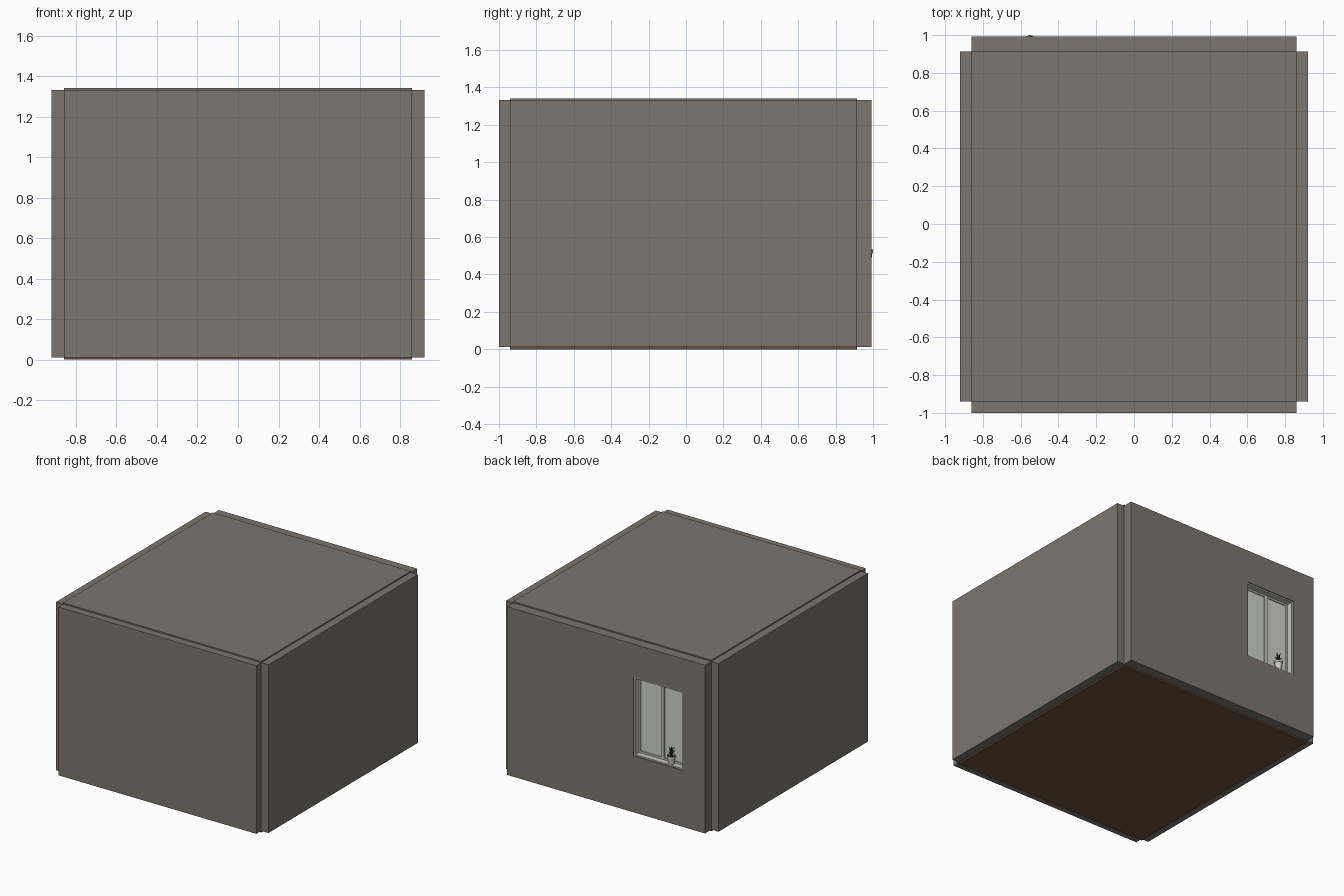
import bpy, bmesh, math
from mathutils import Matrix

if "Cube" in bpy.data.objects:
    bpy.data.objects.remove(bpy.data.objects["Cube"])


def material(name, rgb):
    m = bpy.data.materials.new(name)
    m.diffuse_color = (*rgb, 1)
    m.use_nodes = True
    m.node_tree.nodes["Principled BSDF"].inputs["Base Color"].default_value = m.diffuse_color
    return m


WALL = material("warm grey plaster", (0.20, 0.18, 0.155))
FLOOR = material("brown wood", (0.145, 0.078, 0.042))
FRAME = material("window frame grey", (0.56, 0.57, 0.55))
GLASS = material("pale glass", (0.63, 0.65, 0.62))
POT = material("light ceramic", (0.62, 0.61, 0.59))
LEAF = material("dark green leaf", (0.02, 0.035, 0.018))
SOIL = material("dark soil", (0.03, 0.02, 0.014))


def add_mesh(name, bm, mat):
    me = bpy.data.meshes.new(name)
    bmesh.ops.recalc_face_normals(bm, faces=bm.faces)
    bm.to_mesh(me)
    bm.free()
    ob = bpy.data.objects.new(name, me)
    bpy.context.collection.objects.link(ob)
    if mat:
        me.materials.append(mat)
    return ob


def add_box(bm, x, y, z):
    """Add a box given (min, max) ranges on each axis."""
    size = [b - a for a, b in (x, y, z)]
    mid = [(a + b) / 2 for a, b in (x, y, z)]
    bmesh.ops.create_cube(bm, size=1, matrix=Matrix.Translation(mid) @ Matrix.Diagonal((*size, 1)))


def box(name, x, y, z, mat):
    bm = bmesh.new()
    add_box(bm, x, y, z)
    return add_mesh(name, bm, mat)


def frame(name, x, y, z, t, mat):
    """Rectangular frame of bar width t, built from four bars."""
    bm = bmesh.new()
    for a, b in ((x[0], x[0] + t), (x[1] - t, x[1])):
        add_box(bm, (a, b), y, z)
    for a, b in ((z[0], z[0] + t), (z[1] - t, z[1])):
        add_box(bm, (x[0] + t, x[1] - t), y, (a, b))
    return add_mesh(name, bm, mat)


# Room shell: floor, ceiling and four walls meeting at open corners
IX, OX = 0.86, 0.922
Y0, Y1 = -0.94, 0.914
ZW = (0.012, 1.332)
box("floor", (-IX, IX), (Y0, Y1), (0, 0.012), FLOOR)
box("ceiling", (-IX, IX), (Y0, Y1), (1.332, 1.342), WALL)
box("front_wall", (-IX, IX), (-1.0, Y0), ZW, WALL)
box("left_wall", (-OX, -IX), (Y0, Y1), ZW, WALL)
box("right_wall", (IX, OX), (Y0, Y1), ZW, WALL)
back = box("back_wall", (-IX, IX), (Y1, 0.992), ZW, WALL)

# Window opening cut through the back wall
WX, WZ = (-0.67, -0.24), (0.455, 1.07)
cutter = box("window_cutter", WX, (0.8, 1.1), WZ, None)
cutter.hide_render = True
cutter.hide_viewport = True
cut = back.modifiers.new("window_opening", "BOOLEAN")
cut.operation = "DIFFERENCE"
cut.solver = "EXACT"
cut.object = cutter

# Window: lining, two sashes and their panes
frame("window_lining", WX, (0.914, 0.985), WZ, 0.01, FRAME)
mid = (WX[0] + WX[1]) / 2
for side, xr in (("left", (WX[0] + 0.01, mid)), ("right", (mid, WX[1] - 0.01))):
    zr = (WZ[0] + 0.01, WZ[1] - 0.01)
    frame(side + "_sash", xr, (0.918, 0.940), zr, 0.014, FRAME)
    box(side + "_pane", (xr[0] + 0.014, xr[1] - 0.014), (0.925, 0.932),
        (zr[0] + 0.014, zr[1] - 0.014), GLASS)

# Plant pot: turned profile with a rim, standing on the sill
PX, PY, PZ = -0.55, 0.968, WZ[0] + 0.01


def lathe(name, profile, mat, sides=24):
    bm = bmesh.new()
    vs = [bm.verts.new((PX + r, PY, PZ + z)) for r, z in profile]
    es = [bm.edges.new(p) for p in zip(vs, vs[1:])]
    bmesh.ops.spin(bm, geom=vs + es, cent=(PX, PY, 0), axis=(0, 0, 1),
                   angle=math.tau, steps=sides)
    bmesh.ops.remove_doubles(bm, verts=bm.verts, dist=1e-5)
    ob = add_mesh(name, bm, mat)
    for f in ob.data.polygons:
        f.use_smooth = abs(f.normal.z) < 0.8
    return ob


lathe("pot", [(0, 0), (0.021, 0), (0.029, 0.052), (0.032, 0.053), (0.032, 0.068),
              (0.028, 0.068), (0.027, 0.056), (0, 0.056)], POT)
lathe("soil", [(0, 0.058), (0.0265, 0.058)], SOIL)

# Leaves: tapered arching blades
cu = bpy.data.curves.new("leaves", "CURVE")
cu.dimensions = "3D"
cu.bevel_depth = 0.0035
cu.bevel_resolution = 1
for i in range(8):
    a = i * math.tau / 8 + 0.3
    reach = 0.028 if i % 2 else 0.018
    top = 0.10 if i % 2 else 0.13
    sp = cu.splines.new("POLY")
    sp.points.add(4)
    for k, p in enumerate(sp.points):
        t = k / 4
        r = 0.005 + reach * t * t
        p.co = (PX + r * math.cos(a), PY + r * math.sin(a) * 0.9,
                PZ + 0.057 + (top - 0.057) * math.sin(t * 1.9), 1)
        p.radius = 0.25 + math.sin(math.pi * min(t + 0.15, 1)) * 0.9
cu.materials.append(LEAF)
bpy.context.collection.objects.link(bpy.data.objects.new("leaves", cu))
